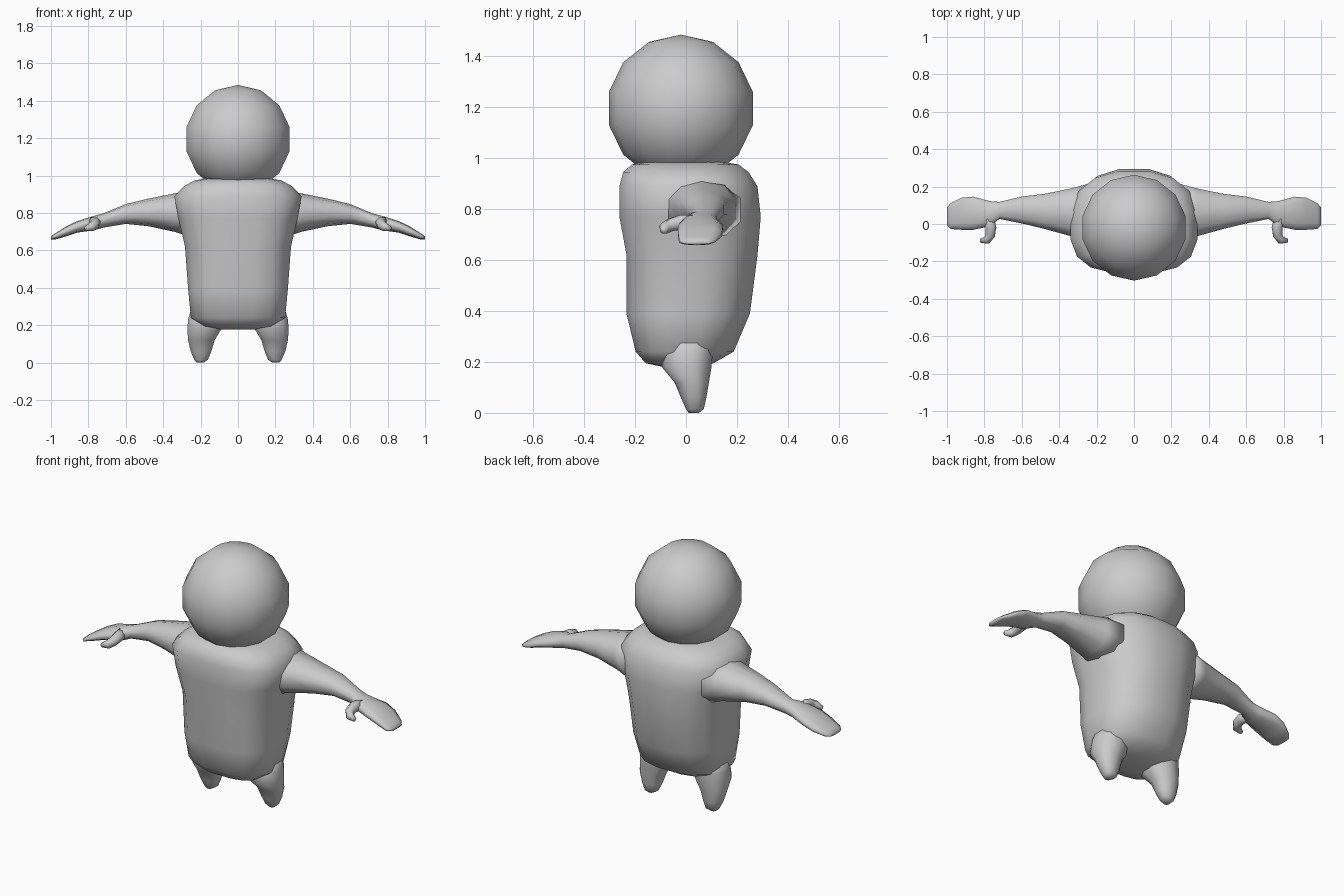
import bpy, bmesh, math
from mathutils import Vector

if "Cube" in bpy.data.objects:
    bpy.data.objects.remove(bpy.data.objects["Cube"])

grey = bpy.data.materials.new("light_grey")
grey.diffuse_color = (0.6, 0.6, 0.6, 1)
grey.use_nodes = True
grey.node_tree.nodes["Principled BSDF"].inputs["Base Color"].default_value = grey.diffuse_color


def spow(v, p):
    return math.copysign(abs(v) ** p, v)


def outline(n, power):
    """Unit superellipse with n points; power 1 is round, smaller is boxier."""
    return [(spow(math.cos(a), power), spow(math.sin(a), power))
            for a in (2 * math.pi * (i + 0.5) / n for i in range(n))]


def loft(name, rings, mirror=False):
    """Skin a list of equal-sized point rings and cap both ends."""
    bm = bmesh.new()
    loops = [[bm.verts.new(p) for p in ring] for ring in rings]
    n = len(rings[0])
    for a, b in zip(loops, loops[1:]):
        for i in range(n):
            bm.faces.new((a[i], a[(i + 1) % n], b[(i + 1) % n], b[i]))
    bm.faces.new(loops[0])
    bm.faces.new(loops[-1])
    bmesh.ops.recalc_face_normals(bm, faces=bm.faces)
    mesh = bpy.data.meshes.new(name)
    bm.to_mesh(mesh)
    bm.free()
    obj = bpy.data.objects.new(name, mesh)
    bpy.context.collection.objects.link(obj)
    mesh.materials.append(grey)
    mesh.shade_smooth()
    if mirror:
        obj.modifiers.new("mirror", 'MIRROR').use_mirror_merge = False
    return obj


def fit(u, lo, hi):
    return (lo + hi) / 2 + u * (hi - lo) / 2


# Head: ball with few segments
bpy.ops.mesh.primitive_uv_sphere_add(segments=14, ring_count=7, radius=0.29,
                                     location=(0, -0.02, 1.195))
head = bpy.context.object
head.name = "head"
head.data.materials.append(grey)
head.data.shade_smooth()

# Body: boxy front, rounder back; (z, half width, front y, back y)
body = [(0.178, 0.10, -0.08, 0.05), (0.195, 0.19, -0.16, 0.11),
        (0.24, 0.255, -0.20, 0.19), (0.39, 0.27, -0.237, 0.255),
        (0.62, 0.287, -0.237, 0.285), (0.77, 0.322, -0.265, 0.298),
        (0.89, 0.345, -0.265, 0.285), (0.945, 0.29, -0.25, 0.25),
        (0.975, 0.235, -0.215, 0.21), (0.985, 0.17, -0.17, 0.15)]
front, back = outline(16, 0.68), outline(16, 0.85)
loft("body", [[((f if f[1] < 0 else b)[0] * w, fit((f if f[1] < 0 else b)[1], y0, y1), z)
               for f, b in zip(front, back)] for z, w, y0, y1 in body])

# Arm and hand in one piece: (x, front y, back y, bottom z, top z)
arm = [(0.25, -0.09, 0.22, 0.67, 0.925), (0.34, -0.07, 0.195, 0.70, 0.905),
       (0.48, -0.03, 0.165, 0.73, 0.877), (0.60, 0.00, 0.15, 0.742, 0.848),
       (0.72, 0.025, 0.12, 0.722, 0.798), (0.77, -0.015, 0.125, 0.708, 0.785),
       (0.86, -0.035, 0.15, 0.695, 0.757), (0.92, -0.035, 0.145, 0.675, 0.728),
       (0.98, -0.03, 0.115, 0.658, 0.69), (1.0, -0.01, 0.09, 0.66, 0.675)]
ring = outline(10, 0.88)
loft("arm", [[(x, fit(u, y0, y1), fit(v, z0, z1)) for u, v in ring]
             for x, y0, y1, z0, z1 in arm], mirror=True)

# Thumb: hooked tube along a short path; (centre, radius)
thumb = [((0.775, 0.03, 0.75), 0.03), ((0.765, -0.02, 0.748), 0.031),
         ((0.768, -0.06, 0.738), 0.027), ((0.785, -0.085, 0.725), 0.023),
         ((0.82, -0.09, 0.715), 0.012)]
rings = []
for i, (c, r) in enumerate(thumb):
    d = Vector(thumb[min(i + 1, 4)][0]) - Vector(thumb[max(i - 1, 0)][0])
    side = d.cross(Vector((0, 0, 1))).normalized()
    up = side.cross(d).normalized()
    rings.append([Vector(c) + (side * u + up * v) * r for u, v in outline(8, 1)])
loft("thumb", rings, mirror=True)

# Leg: short tapering stump; (z, inner x, outer x, front y, back y)
leg = [(0.30, 0.10, 0.25, -0.07, 0.10), (0.235, 0.075, 0.27, -0.09, 0.105),
       (0.18, 0.085, 0.275, -0.095, 0.10), (0.12, 0.122, 0.27, -0.045, 0.09),
       (0.06, 0.14, 0.255, -0.02, 0.08), (0.015, 0.16, 0.235, 0.0, 0.07),
       (0.0, 0.185, 0.22, 0.01, 0.05)]
ring = outline(10, 0.85)
loft("leg", [[(fit(u, x0, x1), fit(v, y0, y1), z) for u, v in ring]
             for z, x0, x1, y0, y1 in leg], mirror=True)
